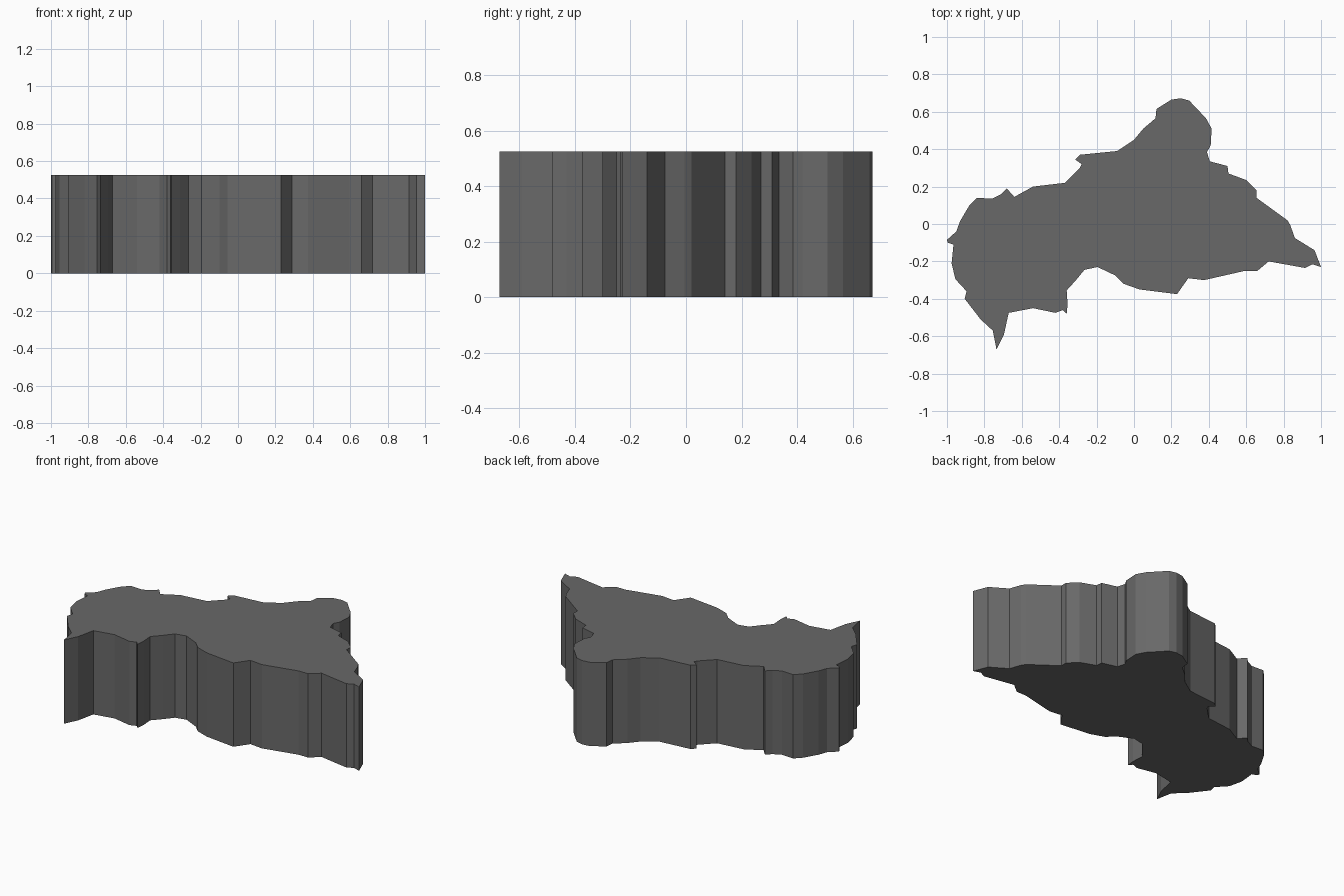
import bpy, bmesh

HEIGHT = 0.525

# outline seen from above, clockwise from the west tip
outline = [
    (-1.0, -.085), (-.95, -.04), (-.93, .015), (-.88, .10), (-.84, .14), (-.76, .135),
    (-.71, .16), (-.68, .19), (-.64, .145), (-.54, .20), (-.37, .22), (-.29, .30),
    (-.28, .32), (-.315, .345), (-.29, .37), (-.09, .39), (0, .45), (.05, .51),
    (.115, .565), (.12, .615), (.20, .665), (.25, .672), (.295, .66), (.385, .565),
    (.415, .51), (.41, .42), (.39, .385), (.405, .335), (.50, .31), (.505, .27),
    (.60, .235), (.655, .18), (.655, .14), (.82, .02), (.835, -.005), (.86, -.075),
    (.965, -.14), (1.0, -.23), (.955, -.215), (.915, -.235), (.72, -.20), (.66, -.25),
    (.595, -.25), (.375, -.30), (.29, -.29), (.23, -.375), (.03, -.35), (-.055, -.32),
    (-.10, -.275), (-.195, -.23), (-.265, -.245), (-.31, -.30), (-.36, -.355),
    (-.355, -.43), (-.36, -.48), (-.38, -.46), (-.42, -.475), (-.54, -.45),
    (-.67, -.475), (-.695, -.59), (-.735, -.672), (-.755, -.57), (-.82, -.51),
    (-.905, -.40), (-.895, -.36), (-.955, -.295), (-.975, -.21), (-.965, -.11),
    (-.995, -.10),
]

# bottom face, extruded straight up into a slab
bm = bmesh.new()
base = bm.faces.new([bm.verts.new((x, y, 0)) for x, y in outline])
top = bmesh.ops.extrude_face_region(bm, geom=[base], use_keep_orig=True)
bmesh.ops.translate(bm, vec=(0, 0, HEIGHT),
                    verts=[g for g in top["geom"] if isinstance(g, bmesh.types.BMVert)])
bmesh.ops.recalc_face_normals(bm, faces=bm.faces)

mesh = bpy.data.meshes.new("map_slab")
bm.to_mesh(mesh)
bm.free()
slab = bpy.data.objects.new("map_slab", mesh)
bpy.context.collection.objects.link(slab)

# dark grey finish
dark = bpy.data.materials.new("dark_grey")
dark.diffuse_color = (0.14, 0.14, 0.14, 1)
mesh.materials.append(dark)
